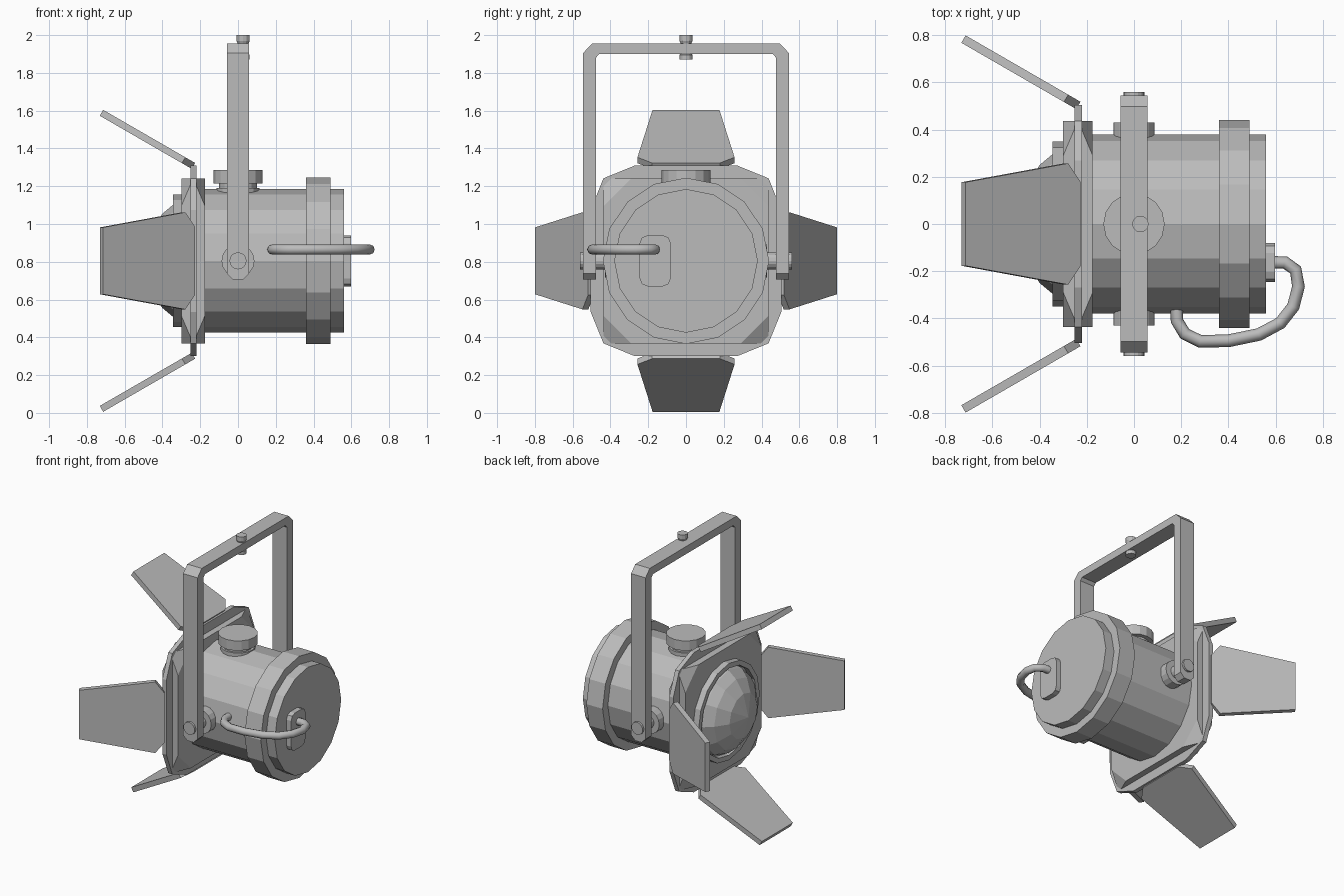
import bpy, bmesh, math
from mathutils import Vector, Matrix

cube = bpy.data.objects.get("Cube")
if cube:
    bpy.data.objects.remove(cube, do_unlink=True)

MID = 0.805   # height of the lamp axis

grey = bpy.data.materials.new("light_grey")
grey.use_nodes = True
tone = (0.5, 0.5, 0.5, 1)
grey.diffuse_color = tone
grey.node_tree.nodes["Principled BSDF"].inputs["Base Color"].default_value = tone


def finish(name, bm):
    bmesh.ops.remove_doubles(bm, verts=bm.verts, dist=1e-5)
    bmesh.ops.recalc_face_normals(bm, faces=bm.faces)
    mesh = bpy.data.meshes.new(name)
    bm.to_mesh(mesh)
    bm.free()
    mesh.materials.append(grey)
    obj = bpy.data.objects.new(name, mesh)
    bpy.context.collection.objects.link(obj)
    return obj


def lathe(name, profile, axis, origin, sides=16):
    """Spin (distance, radius) points around an axis; the ends are capped."""
    bm = bmesh.new()
    a = Vector(axis)
    u = Vector((0, 0, 1)) if abs(a.z) < 0.5 else Vector((1, 0, 0))
    v = a.cross(u)
    rings = []
    for d, r in profile:
        rings.append([bm.verts.new(Vector(origin) + a * d + r * (
            u * math.cos(math.tau * i / sides) + v * math.sin(math.tau * i / sides)))
            for i in range(sides)])
    for p, q in zip(rings, rings[1:]):
        for i in range(sides):
            j = (i + 1) % sides
            bm.faces.new((p[i], p[j], q[j], q[i]))
    for ring, (d, r) in ((rings[0], profile[0]), (rings[-1], profile[-1])):
        if r > 0.001:
            bm.faces.new(ring)
    bmesh.ops.dissolve_degenerate(bm, dist=1e-5, edges=bm.edges)
    return finish(name, bm)


def prism(name, points, depth):
    """Extrude a closed outline of 3D points along a vector."""
    bm = bmesh.new()
    face = bm.faces.new([bm.verts.new(p) for p in points])
    ext = bmesh.ops.extrude_face_region(bm, geom=[face])["geom"]
    moved = [g for g in ext if isinstance(g, bmesh.types.BMVert)]
    bmesh.ops.translate(bm, verts=moved, vec=depth)
    return finish(name, bm)


def corners(points):
    """Mirror one quadrant of an outline into all four."""
    right = points + [(a, -b) for a, b in reversed(points)]
    return right + [(-a, b) for a, b in reversed(right)]


X = (1, 0, 0)
axis_point = (0, 0, MID)

# Lamp housing with rear collar
lathe("housing", [(-0.2, 0.38), (0.36, 0.38), (0.36, 0.44), (0.49, 0.44),
                  (0.49, 0.38), (0.56, 0.38)], X, axis_point)

# Lens ring and domed lens
lathe("lens_ring", [(-0.24, 0.35), (-0.345, 0.35), (-0.345, 0.315), (-0.31, 0.315)], X, axis_point)
lathe("lens", [(-0.29, 0.31), (-0.34, 0.30), (-0.40, 0.25), (-0.46, 0.16), (-0.50, 0)],
      X, axis_point, 12)

# Square front frame whose corners are cut away to both sides
bm = bmesh.new()
full, cut, front, back = 0.437, 0.29, -0.30, -0.175
for x in (front, back):
    for y, z in corners([(cut, full), (full, cut)]):
        bm.verts.new((x, y, z + MID))
for y in (-full, full):
    for z in (-full, full):
        bm.verts.new(((front + back) / 2, y, z + MID))
bmesh.ops.convex_hull(bm, input=bm.verts)
bmesh.ops.dissolve_limit(bm, angle_limit=0.02, verts=bm.verts, edges=bm.edges)
finish("front_frame", bm)

# Thin plate that carries the flaps
prism("flap_plate", [(-0.252, y, z + MID) for y, z in
                     corners([(0.27, 0.505), (0.437, 0.437), (0.505, 0.27)])], (0.032, 0, 0))

# Four hinged flaps, tilted outwards
along = Vector((-math.cos(math.radians(30)), 0, 0.5))
normal = Vector((0.5, 0, math.cos(math.radians(30))))
hinge = Vector((-0.245, 0, 0.487))
outline = [(0, 0.18), (0.06, 0.257), (0.562, 0.177)]
outline += [(s, -w) for s, w in reversed(outline)]
for k, side in enumerate(("top", "right", "bottom", "left")):
    turn = Matrix.Translation(axis_point) @ Matrix.Rotation(k * math.pi / 2, 4, "X")
    pts = [turn @ (hinge + along * s + Vector((0, w, 0))) for s, w in outline]
    prism(side + "_flap", pts, turn.to_3x3() @ (normal * 0.036))

# Yoke: a bent strap with chamfered bends
half = [(0.545, 0.705), (0.545, 1.905), (0.497, 1.955)]
inner = [(0.46, 1.9), (0.477, 1.88), (0.477, 0.705)]
strap = half + [(-y, z) for y, z in reversed(half)]
strap += [(-y, z) for y, z in reversed(inner)] + inner
yoke = prism("yoke", [(-0.058, y, z) for y, z in strap], (0.116, 0, 0))
bm = bmesh.new()
bm.from_mesh(yoke.data)
tips = [e for e in bm.edges if all(v.co.z < 0.71 for v in e.verts)
        and abs(e.verts[0].co.x - e.verts[1].co.x) < 0.001]
bmesh.ops.bevel(bm, geom=tips, offset=0.032, segments=1, affect="EDGES")
bm.to_mesh(yoke.data)
bm.free()

# Pivot bosses and bolts
for name, s in (("front", -1), ("rear", 1)):
    lathe(name + "_pivot", [(0.3, 0.087), (0.43, 0.087), (0.43, 0.045), (0.56, 0.045)],
          (0, s, 0), axis_point)

# Vent cap on top
lathe("vent_cap", [(1.1, 0.115), (1.19, 0.115), (1.19, 0.1), (1.215, 0.1),
                   (1.215, 0.13), (1.285, 0.13)], (0, 0, 1), (0, 0, 0))

# Hanging stud through the yoke
lathe("hanging_stud", [(1.87, 0.035), (1.895, 0.035), (1.905, 0.026), (1.95, 0.026),
                       (1.97, 0.035), (2.0, 0.035)], (0, 0, 1), (0.027, 0, 0), 12)

# Cable plate on the back
prism("cable_plate", [(0.55, y - 0.163, z + MID) for y, z in
                      corners([(0.04, 0.135), (0.07, 0.123), (0.082, 0.093)])], (0.047, 0, 0))

# Power cable
path = [(0.57, -0.163), (0.64, -0.163), (0.685, -0.195), (0.697, -0.265), (0.675, -0.35),
        (0.62, -0.42), (0.53, -0.468), (0.40, -0.495), (0.28, -0.497), (0.215, -0.465),
        (0.182, -0.41), (0.18, -0.33)]
curve = bpy.data.curves.new("cable", "CURVE")
curve.dimensions = "3D"
curve.bevel_depth = 0.027
curve.bevel_resolution = 2
curve.use_fill_caps = True
spline = curve.splines.new("POLY")
spline.points.add(len(path) - 1)
for point, (x, y) in zip(spline.points, path):
    point.co = (x, y, 0.865, 1)
curve.materials.append(grey)
bpy.context.collection.objects.link(bpy.data.objects.new("cable", curve))
